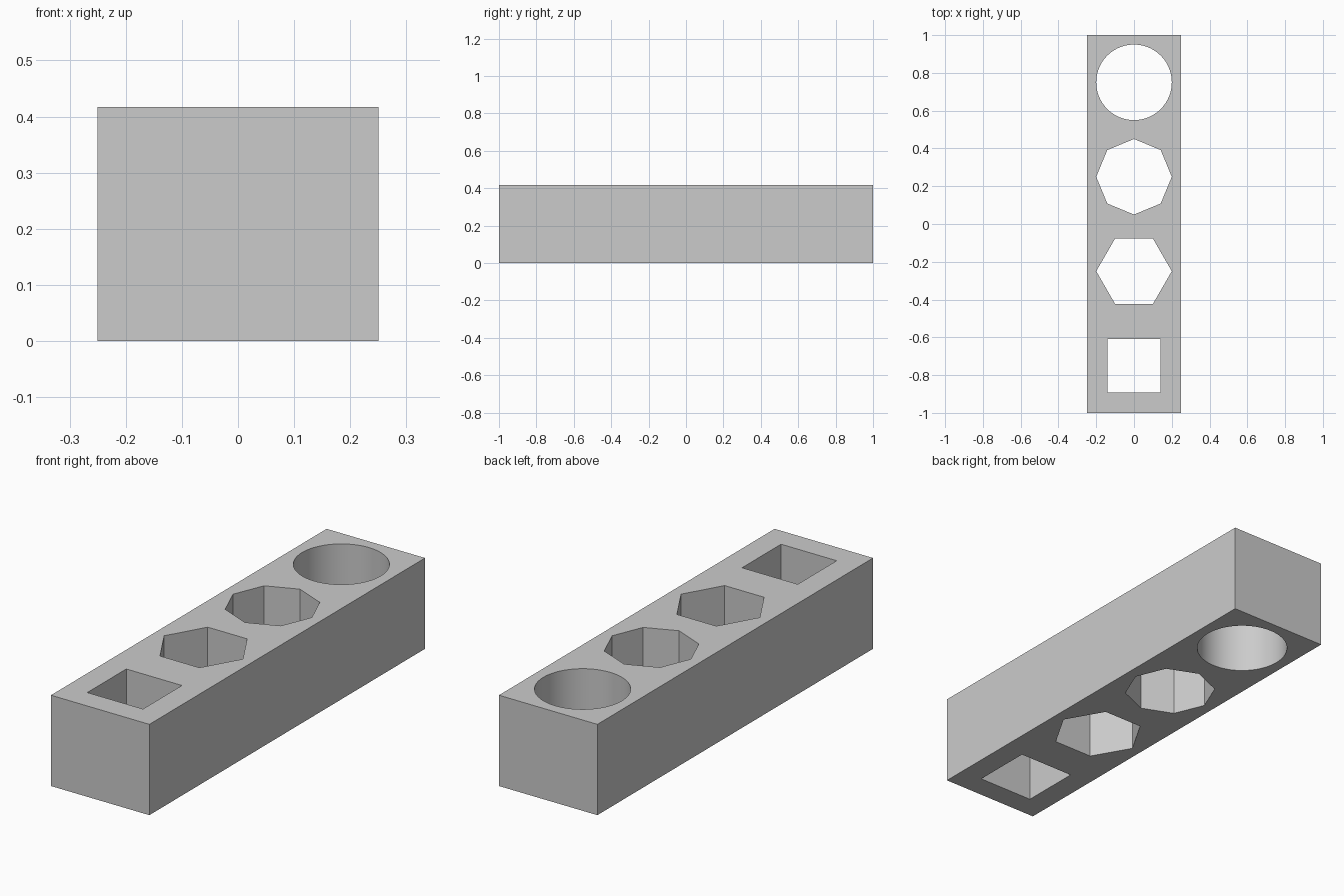
import bpy
import math

default = bpy.data.objects.get("Cube")
if default:
    bpy.data.objects.remove(default, do_unlink=True)

WIDTH, LENGTH, HEIGHT = 0.5, 2.0, 0.417
HOLE_RADIUS = 0.2

grey = bpy.data.materials.new("plain grey")
grey.use_nodes = True
colour = (0.6, 0.6, 0.6, 1)
grey.diffuse_color = colour
grey.node_tree.nodes["Principled BSDF"].inputs["Base Color"].default_value = colour

# Solid bar
bpy.ops.mesh.primitive_cube_add(size=1, location=(0, 0, HEIGHT / 2))
block = bpy.context.object
block.name = "block"
block.scale = (WIDTH, LENGTH, HEIGHT)
bpy.ops.object.transform_apply(location=True, rotation=False, scale=True)
block.data.materials.append(grey)


def cut_hole(name, sides, y, turn=0.0):
    """Cut a regular prism through the bar, with a corner on +x before turning."""
    bpy.ops.mesh.primitive_cylinder_add(
        vertices=sides, radius=HOLE_RADIUS, depth=HEIGHT * 2,
        location=(0, y, HEIGHT / 2), rotation=(0, 0, math.pi / 2 + turn))
    cutter = bpy.context.object
    cutter.name = name
    cutter.hide_render = True
    cutter.data.materials.append(grey)
    cut = block.modifiers.new(name, "BOOLEAN")
    cut.operation = "DIFFERENCE"
    cut.solver = "EXACT"
    cut.object = cutter
    bpy.ops.object.select_all(action="DESELECT")
    block.select_set(True)
    bpy.context.view_layer.objects.active = block
    bpy.ops.object.modifier_apply(modifier=cut.name)
    bpy.data.objects.remove(cutter, do_unlink=True)


# Row of through holes, from front to back
cut_hole("square_hole", 4, -0.75, math.pi / 4)
cut_hole("hexagon_hole", 6, -0.25)
cut_hole("octagon_hole", 8, 0.25)
cut_hole("round_hole", 96, 0.75)

# Smooth round wall, crisp edges elsewhere
bpy.ops.object.shade_smooth_by_angle(angle=math.radians(20))
